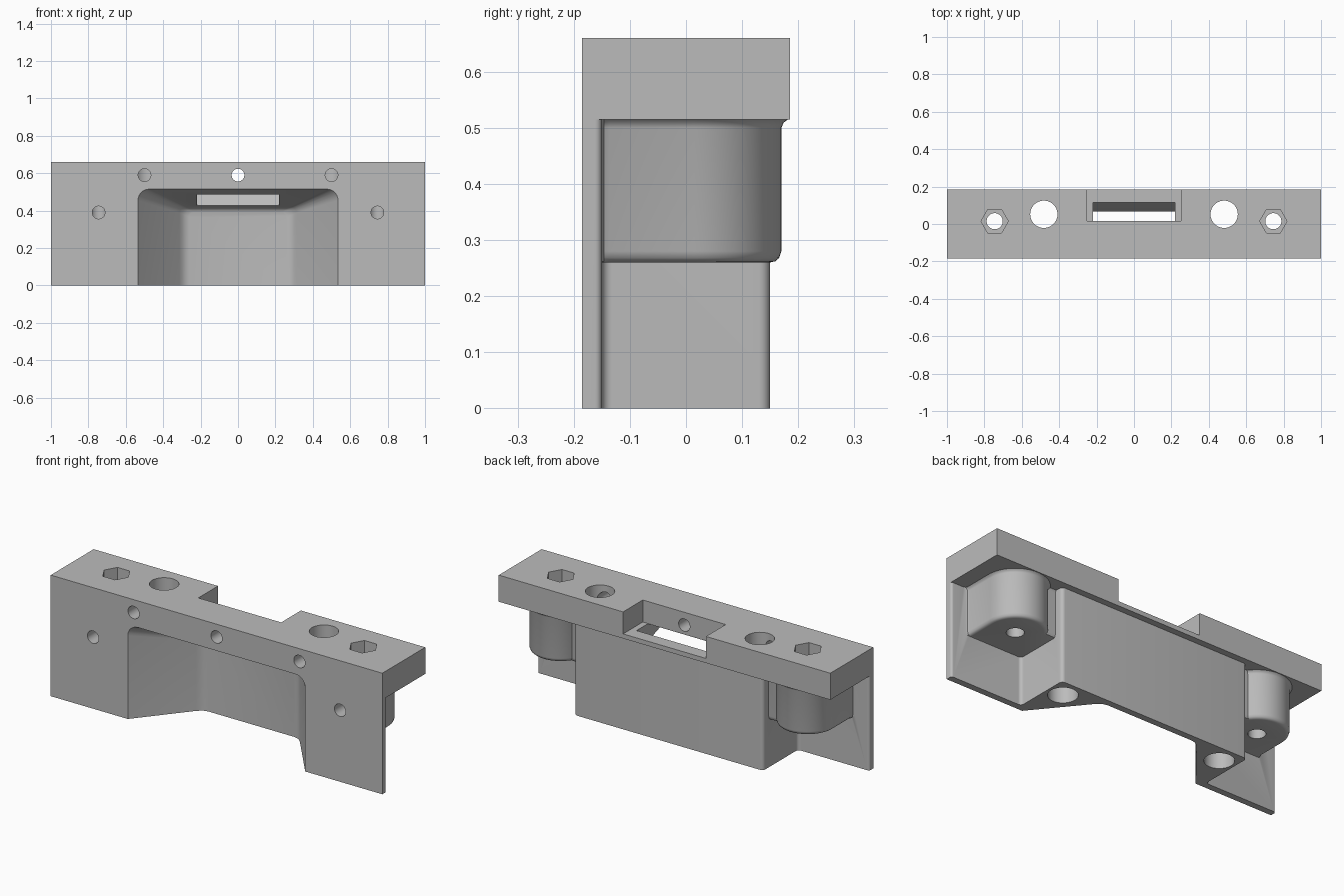
import bpy, bmesh
from math import sin, cos, pi, radians

cube = bpy.data.objects.get("Cube")
if cube:
    bpy.data.objects.remove(cube, do_unlink=True)

grey = bpy.data.materials.new("plain_grey")
grey.use_nodes = True
grey.diffuse_color = (0.5, 0.5, 0.5, 1)
grey.node_tree.nodes["Principled BSDF"].inputs["Base Color"].default_value = (0.5, 0.5, 0.5, 1)


def loft(name, rings):
    """Closed solid through rings of matching 3D points."""
    bm = bmesh.new()
    loops = [[bm.verts.new(p) for p in ring] for ring in rings]
    n = len(loops[0])
    for a, b in zip(loops, loops[1:]):
        for i in range(n):
            j = (i + 1) % n
            bm.faces.new((a[i], a[j], b[j], b[i]))
    bm.faces.new(loops[0])
    bm.faces.new(loops[-1])
    bmesh.ops.recalc_face_normals(bm, faces=bm.faces)
    mesh = bpy.data.meshes.new(name)
    bm.to_mesh(mesh)
    bm.free()
    mesh.materials.append(grey)
    obj = bpy.data.objects.new(name, mesh)
    bpy.context.collection.objects.link(obj)
    return obj


def arc(cx, cy, r, a0, a1, n=6):
    angles = [radians(a0 + (a1 - a0) * i / n) for i in range(n + 1)]
    return [(cx + r * cos(a), cy + r * sin(a)) for a in angles]


def prism_z(name, outline, z0, z1):
    return loft(name, [[(x, y, z) for x, y in outline] for z in (z0, z1)])


def prism_y(name, outline, y0, y1):
    return loft(name, [[(x, y, z) for x, z in outline] for y in (y0, y1)])


def box(name, x0, x1, y0, y1, z0, z1):
    return prism_z(name, [(x0, y0), (x1, y0), (x1, y1), (x0, y1)], z0, z1)


def circle(cx, cy, r, n=40):
    return arc(cx, cy, r, 0, 360, n)[:-1]


def combine(target, tool, operation):
    mod = target.modifiers.new("join", "BOOLEAN")
    mod.operation = operation
    mod.solver = "EXACT"
    mod.object = tool
    bpy.context.view_layer.objects.active = target
    bpy.ops.object.modifier_apply(modifier=mod.name)
    bpy.data.objects.remove(tool, do_unlink=True)


def mirrored(outline):
    return outline + [(-x, y) for x, y in reversed(outline)]


# Front wall and middle block share one filleted plan
half = [(1, -0.185)] + arc(0.988, -0.162, 0.012, 0, 90)
half += arc(0.588, -0.132, 0.018, 270, 180)
half += arc(0.55, 0.13, 0.02, 0, 90)
body = prism_z("bracket_body", mirrored(half), 0, 0.55)

# Rounded side bosses, flared under the top plate
BOSS_X, BOSS_Y = 0.745, 0.015


def boss_ring(side, z, grow):
    r = 0.155 + grow
    pts = [(0.54, -0.17)]
    pts += [(BOSS_X + r + 0.014, -0.17), (BOSS_X + r + 0.014, -0.15)]
    pts += [(BOSS_X + r + 0.004, -0.146), (BOSS_X + r, -0.136)]
    pts += arc(BOSS_X, BOSS_Y, r, 0, 146, 28)
    pts += [(0.54, BOSS_Y + r * sin(radians(146)))]
    return [(side * x, y, z) for x, y in pts]


for side in (-1, 1):
    steps = [(0.26, -0.02), (0.262, -0.011), (0.268, -0.004), (0.28, 0),
             (0.50, 0), (0.509, 0.004), (0.516, 0.013), (0.53, 0.013)]
    boss = loft("side_boss", [boss_ring(side, z, g) for z, g in steps])
    combine(body, boss, "UNION")

# Top plate
combine(body, box("top_plate", -1, 1, -0.185, 0.185, 0.515, 0.66), "UNION")


# Tapered front recess with rounded corners
def recess_ring(y, hx, top, r):
    pts = [(hx, -0.1)] + arc(hx - r, top - r, r, 0, 90)
    return [(x, y, z) for x, z in mirrored(pts)]


rings = []
for y, inset in ((-0.225, 0), (0.085, 0), (0.1, 0.004), (0.11, 0.012), (0.115, 0.028)):
    d = y + 0.185
    rings.append(recess_ring(y, 0.535 - 0.82 * d - inset,
                             0.515 - 0.35 * d - inset * 0.6, 0.06 - 0.1 * d))
combine(body, loft("recess_cutter", rings), "DIFFERENCE")

# Rear notch in the plate
combine(body, box("notch_cutter", -0.25, 0.25, 0.015, 0.3, 0.54, 0.8), "DIFFERENCE")

# Slanted slot from the notch floor into the recess
slot = [(0.016, 0.56), (0.115, 0.56), (0.115, 0.495), (0.068, 0.43),
        (0.05, 0.38), (-0.1, 0.38), (-0.1, 0.486), (0.016, 0.539)]
slot_cutter = loft("slot_cutter", [[(x, y, z) for y, z in slot] for x in (-0.218, 0.218)])
combine(body, slot_cutter, "DIFFERENCE")

# Vertical rod holes, screw holes and nut pockets
for side in (-1, 1):
    combine(body, prism_z("rod_hole", circle(side * 0.482, 0.052, 0.073), -0.1, 0.8), "DIFFERENCE")
    x = side * BOSS_X
    combine(body, prism_z("screw_hole", circle(x, BOSS_Y, 0.043), 0.2, 0.8), "DIFFERENCE")
    combine(body, prism_z("nut_pocket", circle(x, BOSS_Y, 0.073, 6), 0.45, 0.8), "DIFFERENCE")

# Small holes in the front face
for x, z in ((-0.5, 0.59), (0, 0.59), (0.5, 0.59), (-0.745, 0.39), (0.745, 0.39)):
    combine(body, prism_y("front_hole", circle(x, z, 0.034, 28), -0.3, 0.022), "DIFFERENCE")

# Smooth the fillets, keep the edges
bpy.ops.object.select_all(action="DESELECT")
body.select_set(True)
bpy.context.view_layer.objects.active = body
bpy.ops.object.shade_smooth_by_angle(angle=radians(32))
